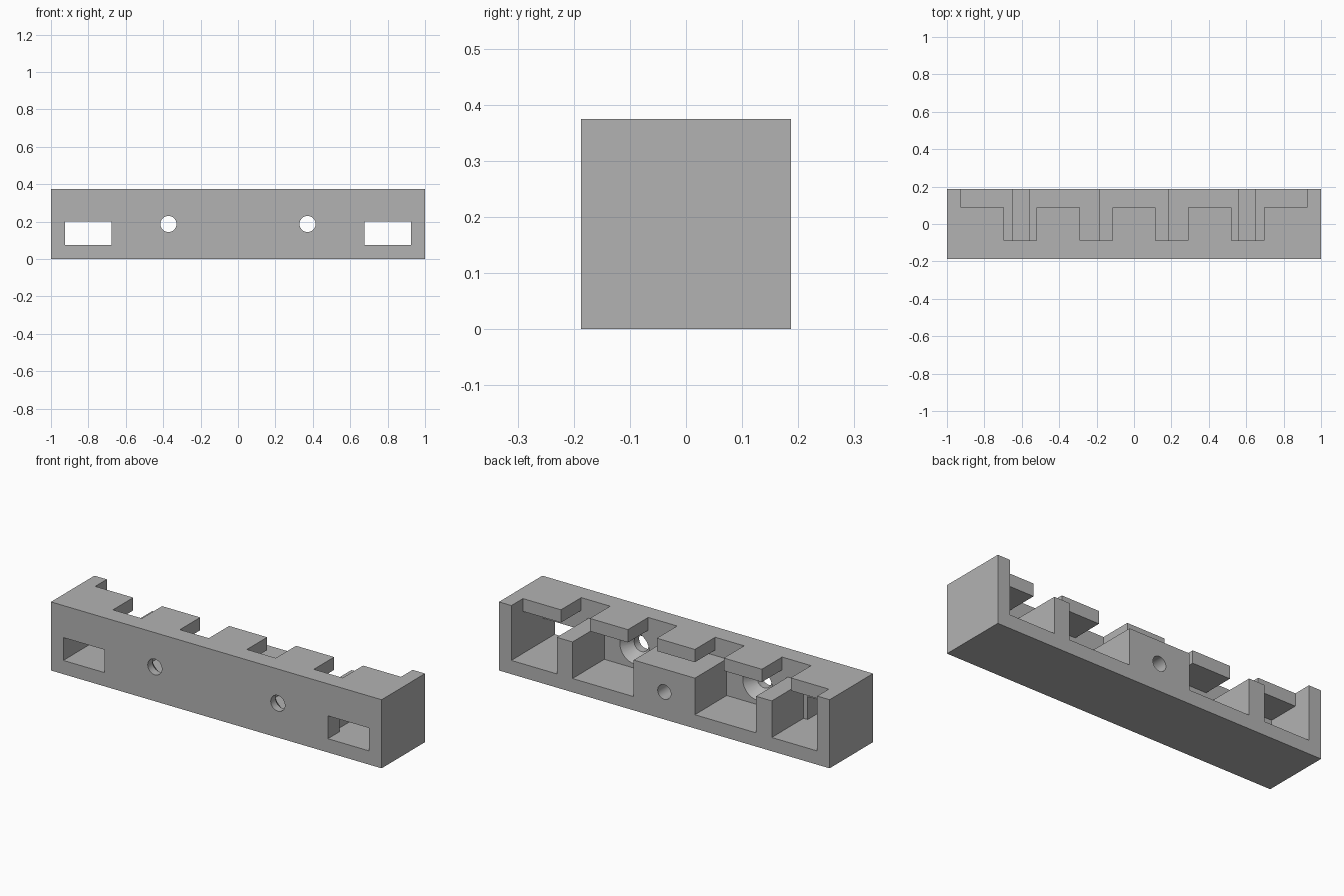
import bpy, math

default = bpy.data.objects.get("Cube")
if default:
    bpy.data.objects.remove(default, do_unlink=True)

LENGTH, DEPTH, HEIGHT = 2.0, 0.375, 0.375
BACK = DEPTH / 2
INNER = -0.0875      # inside face of the front wall
FLOOR = 0.075
RIB_TOP = 0.275      # top of the dividers and middle block
LIP_BOTTOM = 0.305   # underside of the top lip
OVER = 0.1           # how far cutters run past the block

grey = bpy.data.materials.new("plain grey")
grey.use_nodes = True
colour = (0.45, 0.45, 0.45, 1)
grey.diffuse_color = colour
grey.node_tree.nodes["Principled BSDF"].inputs["Base Color"].default_value = colour


def box(name, x, y, z):
    """Box spanning the given (low, high) ranges."""
    spans = (x, y, z)
    bpy.ops.mesh.primitive_cube_add(size=1, location=[(a + b) / 2 for a, b in spans])
    obj = bpy.context.object
    obj.name = name
    obj.scale = [b - a for a, b in spans]
    bpy.ops.object.transform_apply(location=True, rotation=False, scale=True)
    return obj


def bore(name, x, z, y, r_front, r_back):
    """Round cutter along y, tapering from front to back radius."""
    bpy.ops.mesh.primitive_cone_add(
        vertices=32, radius1=r_front, radius2=r_back, depth=y[1] - y[0],
        location=(x, sum(y) / 2, z), rotation=(-math.pi / 2, 0, 0))
    obj = bpy.context.object
    obj.name = name
    return obj


body = box("rail_body", (-LENGTH / 2, LENGTH / 2), (-BACK, BACK), (0, HEIGHT))
body.data.materials.clear()
body.data.materials.append(grey)
to_back = (INNER, BACK + OVER)
cutters = []

# Long slot under the lip, and the trimmed back edge of the lip
cutters.append(box("slot_cutter", (-0.925, 0.925), to_back, (RIB_TOP, LIP_BOTTOM)))
cutters.append(box("lip_edge_cutter", (-0.925, 0.925), (0.0875, BACK + OVER),
                   (0.29, HEIGHT + OVER)))

for side in (-1, 1):
    def span(a, b):
        return tuple(sorted((side * a, side * b)))

    # Compartments open to the back
    for a, b in ((0.185, 0.555), (0.65, 0.925)):
        cutters.append(box("compartment_cutter", span(a, b), to_back, (FLOOR, 0.29)))
    # Notches in the top lip
    for a, b in ((0.115, 0.29), (0.52, 0.695)):
        cutters.append(box("notch_cutter", span(a, b), (INNER, 0.12),
                           (0.29, HEIGHT + OVER)))
    # Front window and countersunk screw hole
    cutters.append(box("window_cutter", span(0.675, 0.925), (-BACK - OVER, 0),
                       (FLOOR, 0.2)))
    cutters.append(bore("screw_cutter", side * 0.372, 0.1875,
                        (-BACK - OVER, -0.08), 0.043, 0.043))
    cutters.append(bore("countersink_cutter", side * 0.372, 0.1875,
                        (-0.145, INNER + 0.001), 0.043, 0.09))

# Blind hole in the back of the middle block
cutters.append(bore("blind_hole_cutter", 0, 0.15, (-0.05, BACK + OVER), 0.04, 0.04))

for cutter in cutters:
    cutter.hide_render = True
    cut = body.modifiers.new(cutter.name, "BOOLEAN")
    cut.operation = "DIFFERENCE"
    cut.solver = "EXACT"
    cut.object = cutter

# Apply the cuts, then drop the cutters
bpy.ops.object.select_all(action="DESELECT")
body.select_set(True)
bpy.context.view_layer.objects.active = body
for name in [m.name for m in body.modifiers]:
    bpy.ops.object.modifier_apply(modifier=name)
for cutter in cutters:
    bpy.data.objects.remove(cutter, do_unlink=True)
bpy.ops.object.shade_smooth_by_angle(angle=math.radians(30))
